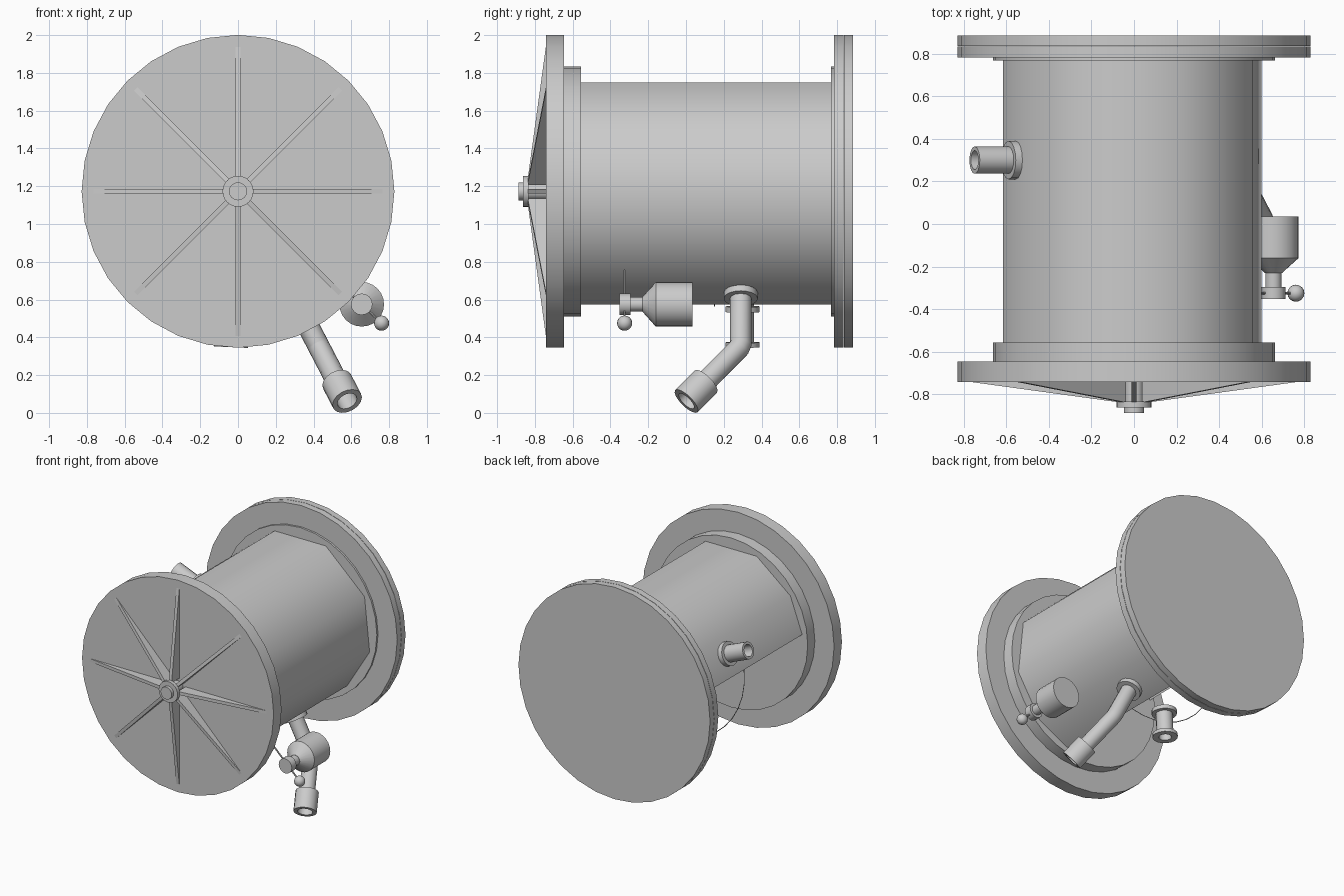
import bpy
import bmesh
from math import cos, sin, radians, tau
from mathutils import Vector, Matrix

cube = bpy.data.objects.get("Cube")
if cube:
    bpy.data.objects.remove(cube, do_unlink=True)

AXIS_Z = 1.173
X, Y = Vector((1, 0, 0)), Vector((0, 1, 0))
CENTRE = Vector((0, 0, AXIS_Z))


def finish(name, bm, smooth=35):
    bmesh.ops.recalc_face_normals(bm, faces=bm.faces)
    mesh = bpy.data.meshes.new(name)
    bm.to_mesh(mesh)
    bm.free()
    obj = bpy.data.objects.new(name, mesh)
    bpy.context.collection.objects.link(obj)
    if smooth:
        bpy.ops.object.select_all(action='DESELECT')
        obj.select_set(True)
        bpy.context.view_layer.objects.active = obj
        bpy.ops.object.shade_smooth_by_angle(angle=radians(smooth))
    return obj


def lathe(name, profile, start, axis, sides=16):
    """Revolve (radius, distance) points around an axis."""
    axis = axis.normalized()
    u = X if abs(axis.y) > 0.6 else Y
    u = (u - axis * u.dot(axis)).normalized()
    v = u.cross(axis)
    hollow = profile[0] == profile[-1]
    bm = bmesh.new()
    rings = []
    for r, d in profile[:-1] if hollow else profile:
        ring = []
        for i in range(sides):
            a = tau * i / sides
            ring.append(bm.verts.new(start + axis * d + (u * cos(a) + v * sin(a)) * r))
        rings.append(ring)
    # Open profiles get end caps; closed ones join up into a hollow tube
    if hollow:
        rings.append(rings[0])
    else:
        bm.faces.new(rings[0])
        bm.faces.new(rings[-1])
    for low, high in zip(rings, rings[1:]):
        for i in range(sides):
            j = (i + 1) % sides
            bm.faces.new((low[i], low[j], high[j], high[i]))
    return finish(name, bm)


def disc(name, r, a, b, sides=32):
    """Solid cylinder around the drum axis, from y=a to y=b."""
    return lathe(name, [(r, a), (r, b)], CENTRE, Y, sides)


def tube(name, outer, inner, a, b, start, axis):
    return lathe(name, [(outer, a), (outer, b), (inner, b), (inner, a), (outer, a)], start, axis)


def radial(angle):
    return Vector((cos(radians(angle)), 0, sin(radians(angle))))


def pipe(name, path, radius, resolution):
    curve = bpy.data.curves.new(name, 'CURVE')
    curve.dimensions = '3D'
    curve.bevel_depth = radius
    curve.bevel_resolution = resolution
    curve.use_fill_caps = True
    spline = curve.splines.new('POLY')
    spline.points.add(len(path) - 1)
    for point, co in zip(spline.points, path):
        point.co = (*co, 1)
    bpy.context.collection.objects.link(bpy.data.objects.new(name, curve))


# Drum shell: a faceted sheet, open along its lower left
bm = bmesh.new()
edges = []
for angle in (173.5, 146, 111, 69, 26, -14, -49, -76):
    rim = CENTRE + radial(angle) * 0.618
    edges.append([bm.verts.new(rim + Y * y) for y in (-0.58, 0.78)])
for (a, b), (c, d) in zip(edges, edges[1:]):
    bm.faces.new((a, b, d, c))
finish("drum_shell", bm, smooth=60)

# Thin hoop across the opening
pipe("drum_hoop", [CENTRE + Y * 0.15 + radial(a) * 0.61 for a in range(174, 286, 10)], 0.003, 0)

# Collars and end flanges
disc("front_collar", 0.662, -0.645, -0.557)
disc("front_flange", 0.828, -0.742, -0.645)
disc("back_collar", 0.662, 0.768, 0.785)
disc("back_flange", 0.828, 0.783, 0.833)
disc("back_cover", 0.828, 0.836, 0.885)

# Hub on the front cover
disc("hub_shaft", 0.045, -0.84, -0.74, 16)
disc("hub_washer", 0.082, -0.862, -0.833, 24)
disc("hub_cap", 0.048, -0.887, -0.86, 16)

# Eight tapering ribs around the hub
for k in range(8):
    bm = bmesh.new()
    sides = []
    for x in (-0.0125, 0.0125):
        sides.append([bm.verts.new((x, y, z)) for y, z in
                      ((-0.735, 0.065), (-0.838, 0.065), (-0.742, 0.765), (-0.735, 0.765))])
    bm.faces.new(sides[0])
    bm.faces.new(sides[1])
    for i in range(4):
        j = (i + 1) % 4
        bm.faces.new((sides[0][i], sides[0][j], sides[1][j], sides[1][i]))
    turn = Matrix.Translation(CENTRE) @ Matrix.Rotation(tau * k / 8, 4, 'Y')
    bmesh.ops.transform(bm, matrix=turn, verts=bm.verts)
    finish(f"cover_rib_{k + 1}", bm, smooth=0)

# Upper side inlet
port = CENTRE + Y * 0.3
inlet = radial(157.5)
lathe("inlet_flange", [(0.09, 0.602), (0.09, 0.638)], port, inlet)
tube("inlet_pipe", 0.064, 0.045, 0.6, 0.81, port, inlet)

# Bottom drain with a flange at each end
drain = radial(-92.5)
tube("drain_pipe", 0.06, 0.045, 0.6, 0.82, port, drain)
tube("drain_top_flange", 0.09, 0.045, 0.61, 0.64, port, drain)
tube("drain_end_flange", 0.09, 0.045, 0.8, 0.826, port, drain)

# Bent outlet pipe with an open socket
outlet = radial(-62.5)
port = CENTRE + Y * 0.29
bend = port + outlet * 0.925
slope = (outlet * 0.75 - Y * 0.66).normalized()
lathe("outlet_flange", [(0.09, 0.605), (0.09, 0.64)], port, outlet)
pipe("outlet_pipe", [port + outlet * 0.59, bend - outlet * 0.015,
                     bend + slope * 0.015, bend + slope * 0.3], 0.058, 4)
tube("outlet_socket", 0.083, 0.055, 0.28, 0.436, bend, slope)

# Valve: bulb, neck and knob along y, with a ball-ended lever
valve = Vector((0.655, 0, 0.575))
lathe("valve_bulb", [(0.118, 0.035), (0.118, -0.16), (0.04, -0.23)], valve, Y, 24)
lathe("valve_neck", [(0.038, -0.22), (0.038, -0.305)], valve, Y)
lathe("valve_knob", [(0.057, -0.295), (0.057, -0.352)], valve, Y)
pivot = valve - Y * 0.325
lever = Vector((1, 0, -0.95)).normalized()
lathe("valve_lever", [(0.006, -0.26), (0.006, 0.13)], pivot, lever, 8)
bm = bmesh.new()
bmesh.ops.create_uvsphere(bm, u_segments=16, v_segments=10, radius=0.04,
                          matrix=Matrix.Translation(pivot + lever * 0.145))
finish("lever_ball", bm, smooth=60)
